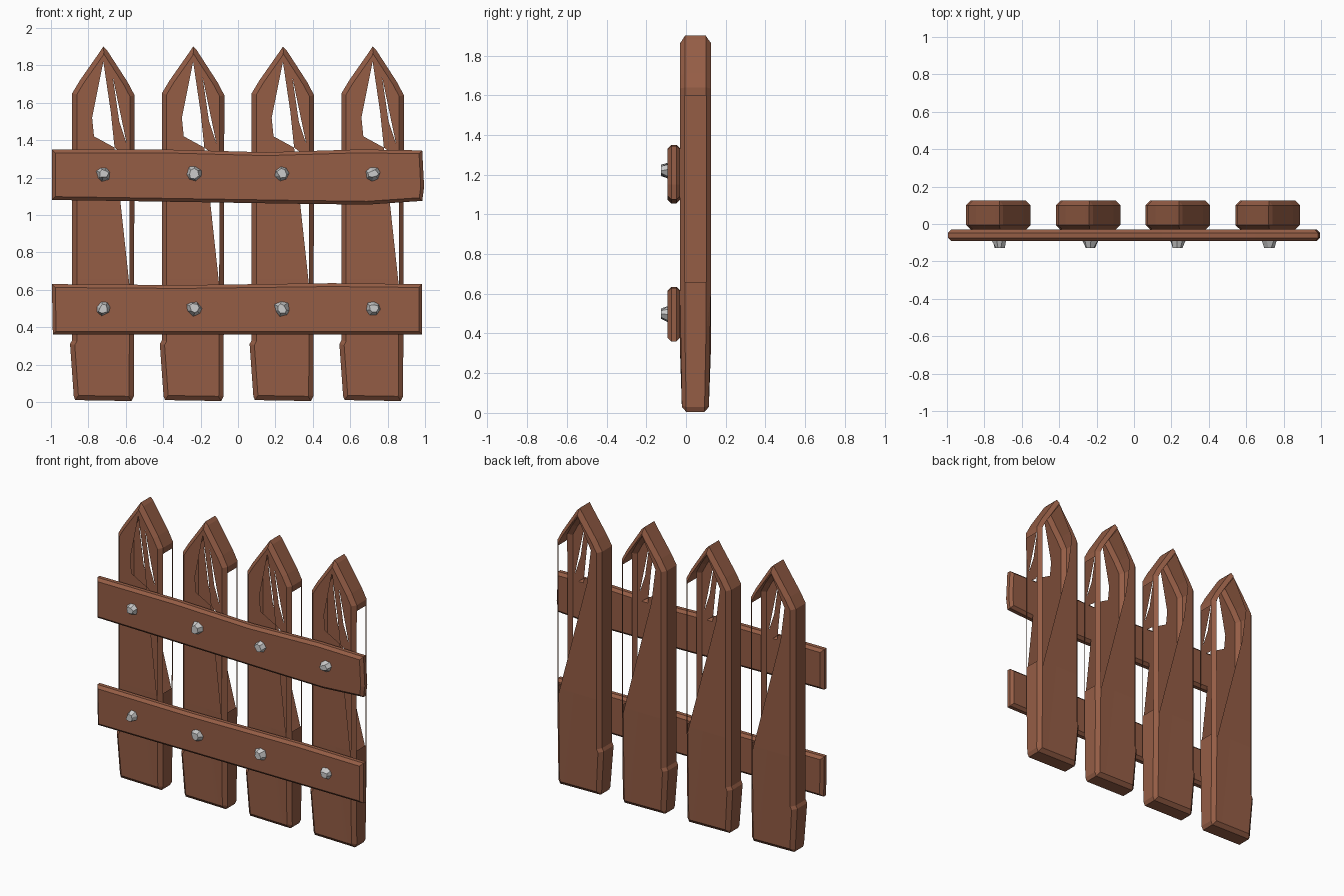
import bpy, bmesh, math, random
from mathutils import Vector

if "Cube" in bpy.data.objects:
    bpy.data.objects.remove(bpy.data.objects["Cube"])

random.seed(4)
wood = bpy.data.materials.new("brown_wood")
wood.diffuse_color = (0.30, 0.11, 0.06, 1)
wood.use_nodes = True
wood.node_tree.nodes["Principled BSDF"].inputs["Base Color"].default_value = wood.diffuse_color


def finish(bm, name, mat=None):
    bmesh.ops.recalc_face_normals(bm, faces=bm.faces)
    me = bpy.data.meshes.new(name)
    bm.to_mesh(me)
    bm.free()
    if mat:
        me.materials.append(mat)
    ob = bpy.data.objects.new(name, me)
    bpy.context.collection.objects.link(ob)
    return ob


def board(outline, y0, y1, chamfer):
    """Extrude an x/z outline from y0 to y1 and chamfer both faces' rims."""
    bm = bmesh.new()
    front = bm.faces.new([bm.verts.new((x, y0, z)) for x, z in outline])
    ext = bmesh.ops.extrude_face_region(bm, geom=[front], use_keep_orig=True)
    bmesh.ops.translate(bm, vec=(0, y1 - y0, 0),
                        verts=[v for v in ext["geom"] if isinstance(v, bmesh.types.BMVert)])
    bmesh.ops.recalc_face_normals(bm, faces=bm.faces)
    rims = [e for e in bm.edges if abs(e.verts[0].co.y - e.verts[1].co.y) < 1e-5]
    bmesh.ops.bevel(bm, geom=rims, offset=chamfer, segments=1, affect='EDGES')
    bmesh.ops.recalc_face_normals(bm, faces=bm.faces)
    return bm


def inside(p, poly):
    signs = [(b[0] - a[0]) * (p.z - a[1]) - (b[1] - a[1]) * (p.x - a[0]) > 0
             for a, b in zip(poly, poly[1:] + poly[:1])]
    return all(signs) or not any(signs)


def open_gap(bm, facing, poly):
    """Score a convex x/z polygon into the skin and remove faces pointing one way."""
    for a, b in zip(poly, poly[1:] + poly[:1]):
        bmesh.ops.bisect_plane(bm, geom=bm.verts[:] + bm.edges[:] + bm.faces[:], dist=1e-5,
                               plane_co=(a[0], 0, a[1]),
                               plane_no=(b[1] - a[1], 0, a[0] - b[0]))
    bm.normal_update()
    gone = [f for f in bm.faces if f.normal.dot(Vector(facing)) > 0.9
            and inside(f.calc_center_median(), poly)]
    bmesh.ops.delete(bm, geom=gone, context='FACES')


# Pickets: hollow pointed boards with broken, weathered openings
PICKET = [(-0.15, 0.01), (0.15, 0.005), (0.163, 0.03), (0.167, 1.64), (0.13, 1.71),
          (0.02, 1.88), (0.0, 1.90), (-0.02, 1.87), (-0.125, 1.72), (-0.167, 1.65),
          (-0.167, 0.33), (-0.178, 0.31), (-0.158, 0.03)]
FRONT, BACK, SIDE = (0, -1, 0), (0, 1, 0), (1, 0, 0)
GAPS = [
    (FRONT, [(0.0, 1.82), (0.04, 1.55), (0.06, 1.36), (-0.05, 1.42), (-0.06, 1.52)]),
    (FRONT, [(0.05, 1.74), (0.125, 1.38), (0.085, 1.5)]),
    (FRONT, [(0.06, 1.36), (0.14, 1.30), (0.14, 0.62)]),
    (BACK, [(0.141, 0.62), (-0.07, 1.42), (-0.1, 1.65), (0.0, 1.85), (0.141, 1.65)]),
    (SIDE, [(0.155, 0.66), (0.2, 0.66), (0.2, 1.6), (0.155, 1.6)]),
]
for i in range(4):
    bm = board(PICKET, -0.03, 0.125, 0.025)
    for facing, poly in GAPS:
        open_gap(bm, facing, poly)
    # Slight taper in depth towards the foot
    for v in bm.verts:
        if v.co.z < 0.1:
            v.co.y = 0.045 + (v.co.y - 0.045) * 0.88
    me_ob = finish(bm, f"picket_{i + 1}", wood)
    me_ob.location.x = -0.72 + 0.48 * i

# Rails: two rough horizontal boards across the front
UPPER = [(-0.995, 1.08), (-0.65, 1.075), (0.3, 1.06), (0.69, 1.055), (0.985, 1.075),
         (0.995, 1.15), (0.985, 1.345), (0.65, 1.35), (0.15, 1.335), (-0.4, 1.35), (-0.995, 1.35)]
LOWER = [(-0.99, 0.36), (0.985, 0.36), (0.985, 0.63), (0.5, 0.635),
         (-0.3, 0.625), (-0.995, 0.63)]
for name, outline in (("upper_rail", UPPER), ("lower_rail", LOWER)):
    finish(board(outline, -0.092, -0.03, 0.018), name, wood)

# Bolts: chunky hammered heads where rails meet pickets
for row, z in (("upper", 1.22), ("lower", 0.50)):
    for i, x in enumerate((-0.72, -0.235, 0.235, 0.725)):
        bm = bmesh.new()
        bmesh.ops.create_cone(bm, cap_ends=True, segments=7, radius1=0.042,
                              radius2=0.024, depth=0.04)
        for v in bm.verts:
            v.co += Vector((random.uniform(-1, 1), random.uniform(-1, 1), 0)) * 0.006
        ob = finish(bm, f"{row}_bolt_{i + 1}")
        ob.rotation_euler = (math.pi / 2, random.uniform(0, 1), 0)
        ob.location = (x, -0.107, z)
